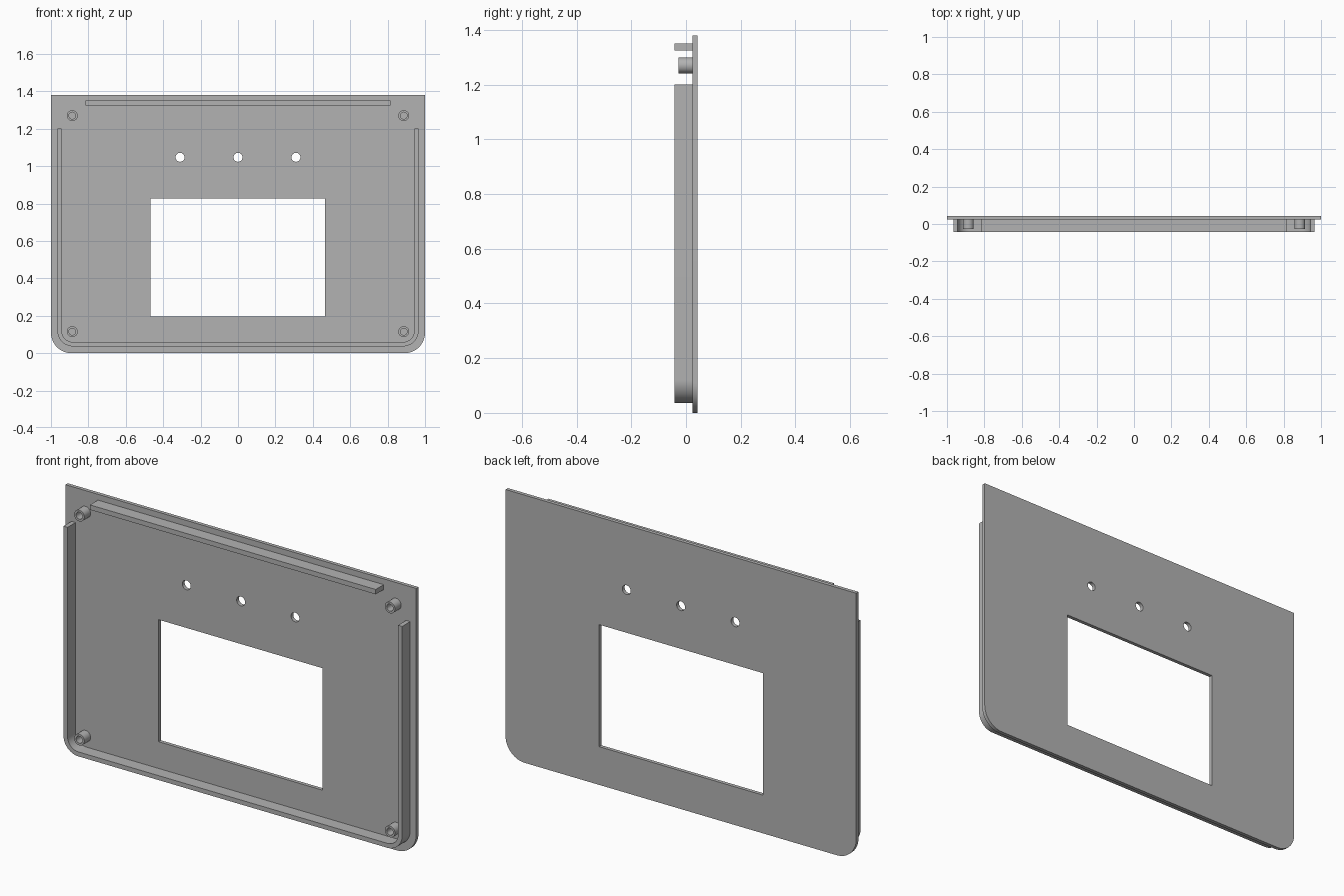
import bpy, bmesh
from math import sin, cos, pi
from mathutils import Matrix

cube = bpy.data.objects.get("Cube")
if cube:
    bpy.data.objects.remove(cube, do_unlink=True)

grey = bpy.data.materials.new("matte_grey")
grey.use_nodes = True
colour = (0.45, 0.45, 0.45, 1)
grey.diffuse_color = colour
grey.node_tree.nodes["Principled BSDF"].inputs["Base Color"].default_value = colour


def arc(cx, cz, r, start, end, steps):
    return [(cx + r * cos(start + (end - start) * i / steps),
             cz + r * sin(start + (end - start) * i / steps)) for i in range(steps + 1)]


def circle(cx, cz, r, steps=32):
    return arc(cx, cz, r, 0, 2 * pi, steps)[:-1]


def rect(x0, x1, z0, z1):
    return [(x0, z0), (x1, z0), (x1, z1), (x0, z1)]


def tray(half, bottom, top, r):
    """U-shaped outline from upper left, round the lower corners, to upper right."""
    return ([(-half, top)] + arc(-half + r, bottom + r, r, pi, 1.5 * pi, 16)
            + arc(half - r, bottom + r, r, 1.5 * pi, 2 * pi, 16) + [(half, top)])


def extrude(name, loops, y0, y1):
    """Fill outlines in the XZ plane (inner loops are holes), thickened from y0 to y1."""
    curve = bpy.data.curves.new(name + "_outline", "CURVE")
    curve.dimensions = "2D"
    curve.fill_mode = "BOTH"
    curve.extrude = (y1 - y0) / 2
    for loop in loops:
        spline = curve.splines.new("POLY")
        spline.points.add(len(loop) - 1)
        for point, (x, z) in zip(spline.points, loop):
            point.co = (x, z, 0, 1)
        spline.use_cyclic_u = True
    helper = bpy.data.objects.new(name + "_helper", curve)
    bpy.context.collection.objects.link(helper)
    mesh = bpy.data.meshes.new_from_object(
        helper.evaluated_get(bpy.context.evaluated_depsgraph_get()))
    bpy.data.objects.remove(helper, do_unlink=True)
    bpy.data.curves.remove(curve)

    bm = bmesh.new()
    bm.from_mesh(mesh)
    bmesh.ops.remove_doubles(bm, verts=bm.verts, dist=0.0001)
    bm.transform(Matrix.Translation((0, (y0 + y1) / 2, 0)) @ Matrix.Rotation(pi / 2, 4, "X"))
    bmesh.ops.recalc_face_normals(bm, faces=bm.faces)
    bm.to_mesh(mesh)
    bm.free()
    mesh.name = name
    mesh.materials.clear()
    mesh.materials.append(grey)
    obj = bpy.data.objects.new(name, mesh)
    bpy.context.collection.objects.link(obj)
    bpy.ops.object.select_all(action="DESELECT")
    obj.select_set(True)
    bpy.context.view_layer.objects.active = obj
    bpy.ops.object.shade_smooth_by_angle(angle=pi / 6)
    return obj


front, post_front, inner, back = -0.042, -0.028, 0.023, 0.042

# Panel with screen window and three indicator holes
holes = [circle(x, 1.047, 0.024) for x in (-0.31, 0, 0.31)]
window = rect(-0.469, 0.466, 0.197, 0.826)
extrude("panel", [tray(1, 0, 1.38, 0.11), window] + holes, inner, back)

# Locating lip round the sides and bottom
lip = tray(0.966, 0.036, 1.2, 0.085) + tray(0.943, 0.059, 1.2, 0.062)[::-1]
extrude("side_and_bottom_lip", [lip], front, inner)

# Straight lip along the top
extrude("top_lip", [rect(-0.815, 0.815, 1.325, 1.35)], front, inner)

# Hollow screw posts in the corners
for side, x in (("left", 0.886), ("right", -0.886)):
    for level, z in (("lower", 0.115), ("upper", 1.27)):
        extrude(f"{level}_{side}_screw_post",
                [circle(x, z, 0.029), circle(x, z, 0.018)], post_front, inner)
